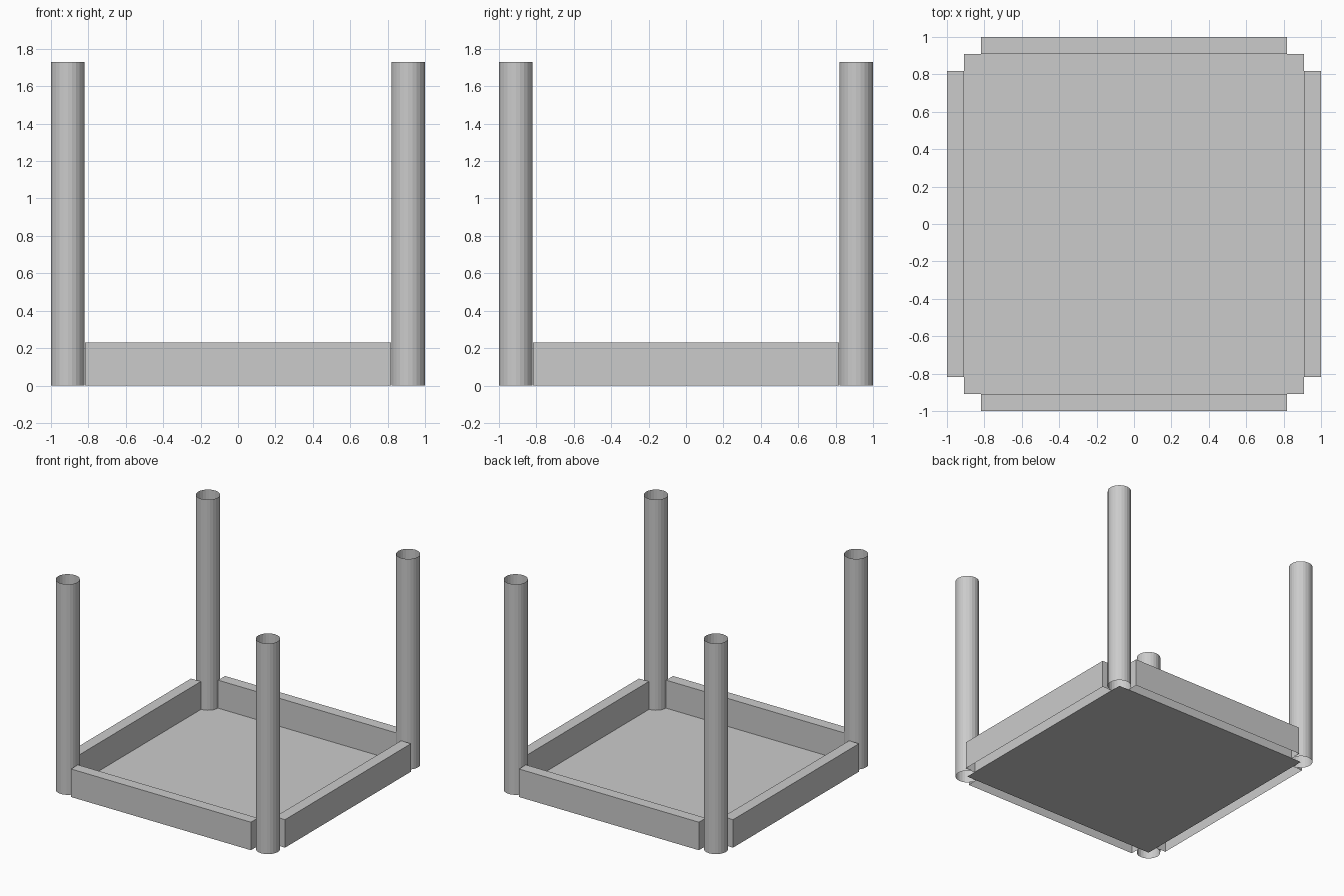
import bpy, bmesh
from math import pi
from mathutils import Matrix

if "Cube" in bpy.data.objects:
    bpy.data.objects.remove(bpy.data.objects["Cube"])

LEG_C, LEG_R, LEG_H = 0.91, 0.09, 1.73
RAIL_L, RAIL_T, RAIL_H = 1.635, 0.09, 0.23


def add_object(name, bm):
    mesh = bpy.data.meshes.new(name)
    bm.to_mesh(mesh)
    bm.free()
    obj = bpy.data.objects.new(name, mesh)
    bpy.context.collection.objects.link(obj)
    return obj


# Floor panel: single sheet reaching the leg centres
bm = bmesh.new()
bmesh.ops.create_grid(bm, x_segments=1, y_segments=1, size=LEG_C)
add_object("floor_panel", bm)

# Legs: open thin-walled tubes
for sx, side in ((-1, "left"), (1, "right")):
    for sy, end in ((-1, "front"), (1, "back")):
        bm = bmesh.new()
        bmesh.ops.create_cone(bm, cap_ends=False, segments=24,
                              radius1=LEG_R, radius2=LEG_R, depth=LEG_H,
                              matrix=Matrix.Translation((sx * LEG_C, sy * LEG_C, LEG_H / 2)))
        add_object(f"{end}_{side}_leg", bm)

# Rails: boxes with an open underside, one per edge
for i, side in enumerate(("front", "right", "back", "left")):
    bm = bmesh.new()
    place = (Matrix.Rotation(i * pi / 2, 4, 'Z')
             @ Matrix.Translation((0, -1 + RAIL_T / 2, RAIL_H / 2))
             @ Matrix.Diagonal((RAIL_L, RAIL_T, RAIL_H, 1)))
    bmesh.ops.create_cube(bm, size=1, matrix=place)
    bm.normal_update()
    bottom = [f for f in bm.faces if f.normal.z < -0.9]
    bmesh.ops.delete(bm, geom=bottom, context='FACES_ONLY')
    add_object(f"{side}_rail", bm)
